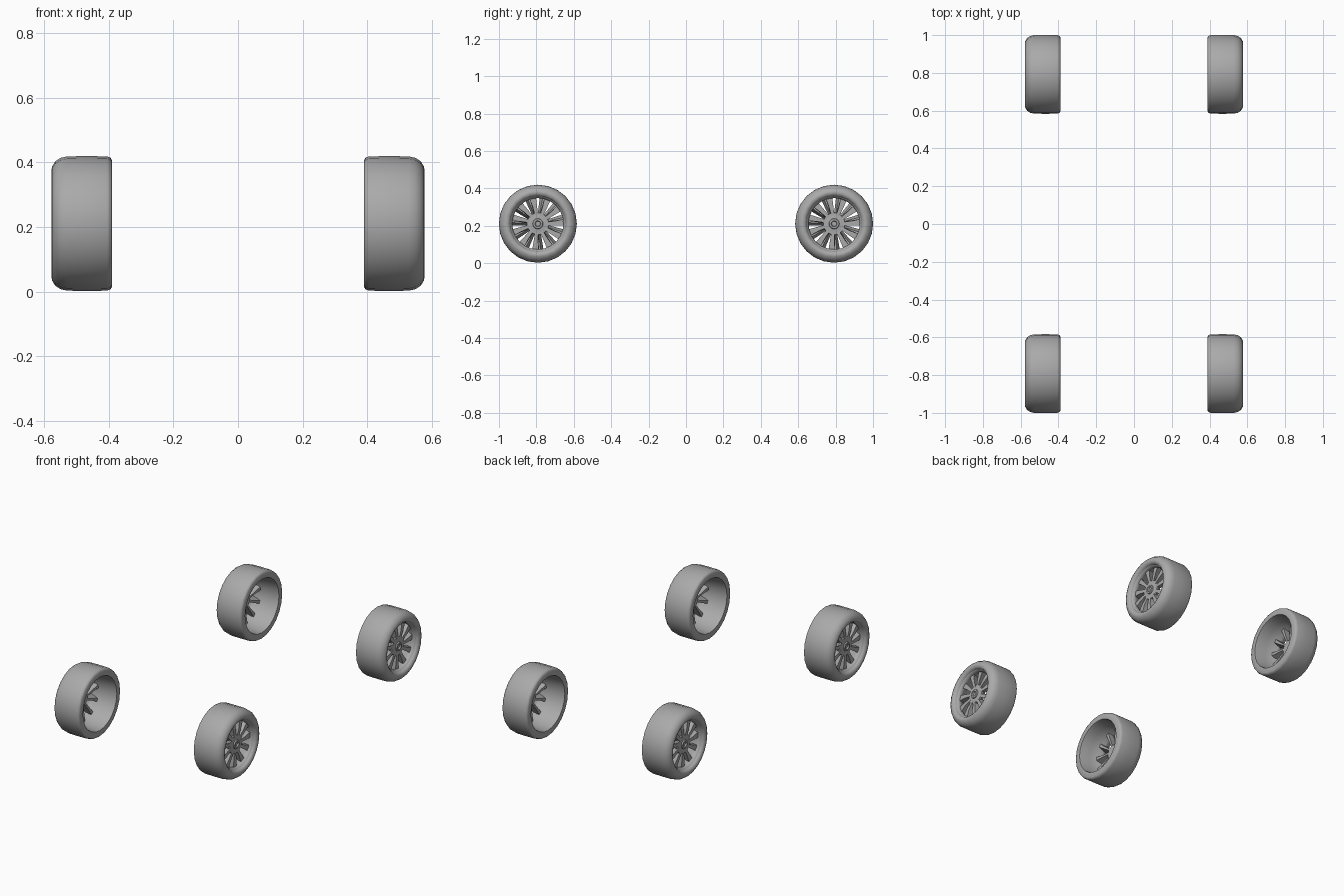
import bpy, bmesh, math
from mathutils import Matrix

if "Cube" in bpy.data.objects:
    bpy.data.objects.remove(bpy.data.objects["Cube"])

SEGMENTS = 24
SPOKES = 11
AXLE_Z, AXLE_Y = 0.211, 0.792

grey = bpy.data.materials.new("mid_grey")
grey.diffuse_color = (0.4, 0.4, 0.4, 1)
grey.use_nodes = True
grey.node_tree.nodes["Principled BSDF"].inputs["Base Color"].default_value = grey.diffuse_color


def finish(bm, name):
    """Clean a bmesh and return it as a mesh."""
    bmesh.ops.remove_doubles(bm, verts=bm.verts, dist=1e-5)
    bmesh.ops.recalc_face_normals(bm, faces=bm.faces)
    me = bpy.data.meshes.new(name)
    bm.to_mesh(me)
    bm.free()
    me.materials.append(grey)
    return me


def lathe(name, profile, closed, segments=SEGMENTS):
    """Spin an (x, radius) profile around the axle."""
    bm = bmesh.new()
    rings = []
    for i in range(segments):
        a = math.tau * i / segments
        rings.append([bm.verts.new((x, r * math.cos(a), r * math.sin(a)))
                      for x, r in profile])
    n = len(profile)
    for i in range(segments):
        a, b = rings[i], rings[(i + 1) % segments]
        for j in range(n if closed else n - 1):
            k = (j + 1) % n
            bm.faces.new((a[j], a[k], b[k], b[j]))
    bmesh.ops.dissolve_degenerate(bm, dist=1e-6, edges=bm.edges)
    return finish(bm, name)


def spoke_mesh():
    """Ring of tapered, slightly swept blades."""
    bm = bmesh.new()
    # radius, front x, back x, front half width, back half width, sweep
    sections = [(0.045, 0.540, 0.505, 0.008, 0.005, 0.0),
                (0.095, 0.543, 0.503, 0.012, 0.007, 0.003),
                (0.143, 0.541, 0.500, 0.018, 0.010, 0.008)]
    for s in range(SPOKES):
        turn = Matrix.Rotation(math.tau * (s + 0.5) / SPOKES + math.pi, 3, 'X')
        rings = []
        for r, xf, xb, wf, wb, sw in sections:
            pts = [(xf, r, sw - wf), (xf, r, sw + wf),
                   (xb, r, sw + 0.008 + wb), (xb, r, sw + 0.008 - wb)]
            ring = []
            for x, y, z in pts:
                v = bm.verts.new((x, y, z))
                v.co = turn @ v.co
                ring.append(v)
            rings.append(ring)
        for a, b in zip(rings, rings[1:]):
            for j in range(4):
                k = (j + 1) % 4
                bm.faces.new((a[j], a[k], b[k], b[j]))
        bm.faces.new(rings[0])
        bm.faces.new(rings[-1][::-1])
    return finish(bm, "spokes")


# Tyre: rounded outer shoulder, tighter inner shoulder
tyre = lathe("tyre", [
    (0.390, 0.170), (0.390, 0.196), (0.395, 0.204), (0.406, 0.208),
    (0.470, 0.2085), (0.528, 0.208), (0.550, 0.203), (0.566, 0.192),
    (0.576, 0.176), (0.577, 0.166), (0.572, 0.154), (0.560, 0.147),
    (0.545, 0.147), (0.470, 0.172)], True)

# Rim barrel: open towards the inside, lip at the outer face
rim = lathe("rim", [
    (0.390, 0.172), (0.390, 0.165), (0.400, 0.162), (0.460, 0.158),
    (0.515, 0.146), (0.530, 0.138), (0.545, 0.137), (0.556, 0.143),
    (0.560, 0.148), (0.545, 0.150), (0.470, 0.175)], True)

# Hub: centre plate with a raised ring and a sunken bolt hole
hub = lathe("hub", [
    (0.505, 0.0), (0.505, 0.046), (0.530, 0.060), (0.539, 0.058),
    (0.542, 0.028), (0.549, 0.026), (0.551, 0.022), (0.550, 0.016),
    (0.541, 0.013), (0.541, 0.0)], False)

spokes = spoke_mesh()

# Place four wheels, turning the left ones to face outwards
for side, turn in (("right", 0.0), ("left", math.pi)):
    for end, y in (("front", -AXLE_Y), ("rear", AXLE_Y)):
        for me, part in ((tyre, "tyre"), (rim, "rim"),
                         (hub, "hub"), (spokes, "spokes")):
            ob = bpy.data.objects.new(f"{end}_{side}_{part}", me)
            ob.location = (0, y, AXLE_Z)
            ob.rotation_euler = (0, 0, turn)
            bpy.context.collection.objects.link(ob)

# Smooth shading with sharp edges, once per shared mesh
for part in ("tyre", "rim", "hub", "spokes"):
    bpy.ops.object.select_all(action='DESELECT')
    ob = bpy.data.objects[f"front_right_{part}"]
    ob.select_set(True)
    bpy.context.view_layer.objects.active = ob
    bpy.ops.object.shade_smooth_by_angle(angle=math.radians(40))
